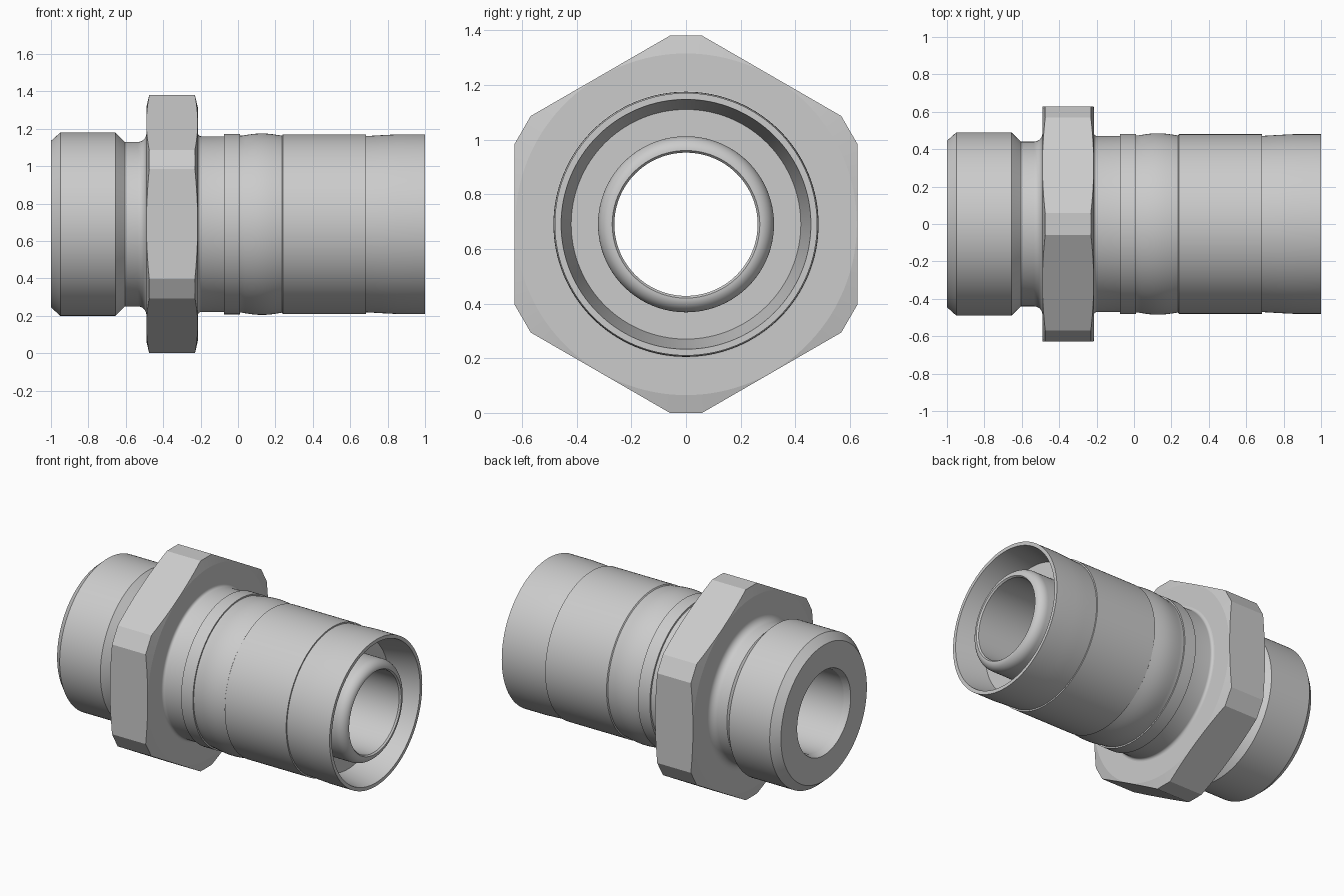
import bpy, bmesh, math

cube = bpy.data.objects.get("Cube")
if cube:
    bpy.data.objects.remove(cube, do_unlink=True)

AXIS_Z = 0.69
SEGMENTS = 128
BORE = 0.262
MIDDLE = -0.35          # where the two halves of the bore meet

steel = bpy.data.materials.new("grey steel")
steel.use_nodes = True
colour = (0.6, 0.6, 0.6, 1)
steel.diffuse_color = colour
steel.node_tree.nodes["Principled BSDF"].inputs["Base Color"].default_value = colour


def skin(name, rings, angle):
    """Join successive rings of (x, y, z) points around the x axis."""
    bm = bmesh.new()
    loops = [[bm.verts.new(p) for p in ring] for ring in rings]
    n = len(rings[0])
    for a, b in zip(loops, loops[1:]):
        for j in range(n):
            k = (j + 1) % n
            bm.faces.new((a[j], a[k], b[k], b[j]))
    mesh = bpy.data.meshes.new(name)
    bm.to_mesh(mesh)
    bm.free()
    mesh.materials.append(steel)
    obj = bpy.data.objects.new(name, mesh)
    obj.location.z = AXIS_Z
    bpy.context.collection.objects.link(obj)
    bpy.ops.object.select_all(action='DESELECT')
    obj.select_set(True)
    bpy.context.view_layer.objects.active = obj
    bpy.ops.object.shade_smooth_by_angle(angle=math.radians(angle))
    return obj


def lathe(name, profile):
    """Revolve (x, radius) points about the x axis."""
    turns = [math.tau * j / SEGMENTS for j in range(SEGMENTS)]
    rings = [[(x, r * math.cos(t), r * math.sin(t)) for t in turns] for x, r in profile]
    return skin(name, rings, 20)


def arc(cx, cr, rx, rr, start, end, steps=8):
    """Elliptical arc of profile points, angles in degrees."""
    out = []
    for i in range(steps + 1):
        t = math.radians(start + (end - start) * i / steps)
        out.append((cx + rx * math.cos(t), cr + rr * math.sin(t)))
    return out


# Threaded end: bore, end face, chamfers, undercut and fillet up to the hexagon
lathe("threaded_end", [
    (MIDDLE, BORE), (-0.96, BORE), (-1, 0.277), (-1, 0.445), (-0.95, 0.49),
    (-0.655, 0.49), (-0.605, 0.44),
] + arc(-0.535, 0.485, 0.045, 0.045, -90, 0))

# Crimped sleeve: fillet, collar, rounded bulge, barrel, flared mouth and socket
bulge = [(0.02 + 0.215 * i / 12, 0.473 + 0.012 * math.sin(math.pi * i / 12))
         for i in range(13)]
lathe("crimp_sleeve", arc(-0.197, 0.488, 0.018, 0.018, 180, 270, 5) + [
    (-0.075, 0.47), (-0.075, 0.482), (0.01, 0.482), (0.01, 0.473),
] + bulge + [
    (0.24, 0.48), (0.685, 0.48), (0.685, 0.471), (0.77, 0.476), (0.85, 0.48),
    (1, 0.48), (1, 0.457), (0.8, 0.42), (0.8, 0.322),
])

# Inner tube with a rounded nose
lathe("inner_tube", [(0.8, 0.322)] + arc(0.935, 0.27, 0.06, 0.052, 90, 0, 10)
      + [(0.985, BORE), (MIDDLE, BORE)])

# Hexagon outline with its corners cut flat
FLAT, CORNER = 0.627, 0.69
half_cut = (FLAT / math.cos(math.pi / 6) - CORNER) * math.tan(math.pi / 3)
corners = []
for i in range(6):
    t = math.pi / 6 + i * math.pi / 3
    for s in (-half_cut, half_cut):
        corners.append((CORNER * math.cos(t) - s * math.sin(t),
                        CORNER * math.sin(t) + s * math.cos(t)))
outline = []
for i, (y, z) in enumerate(corners):
    ny, nz = corners[(i + 1) % len(corners)]
    steps = 4 if i % 2 == 0 else 16
    outline += [(y + (ny - y) * k / steps, z + (nz - z) * k / steps) for k in range(steps)]


# Hexagon flange with conical chamfers on both faces
def hex_ring(x, radius=None, side=0):
    ring = []
    for y, z in outline:
        r = math.hypot(y, z)
        scale = radius / r if radius else 1
        ring.append((x + side * (r - 0.625) * 0.23, y * scale, z * scale))
    return ring


LEFT, RIGHT = -0.49, -0.215
skin("hex_flange", [
    hex_ring(LEFT, 0.475), hex_ring(LEFT, 0.625), hex_ring(LEFT, side=1),
    hex_ring(RIGHT, side=-1), hex_ring(RIGHT, 0.625), hex_ring(RIGHT, 0.475),
], 9)
